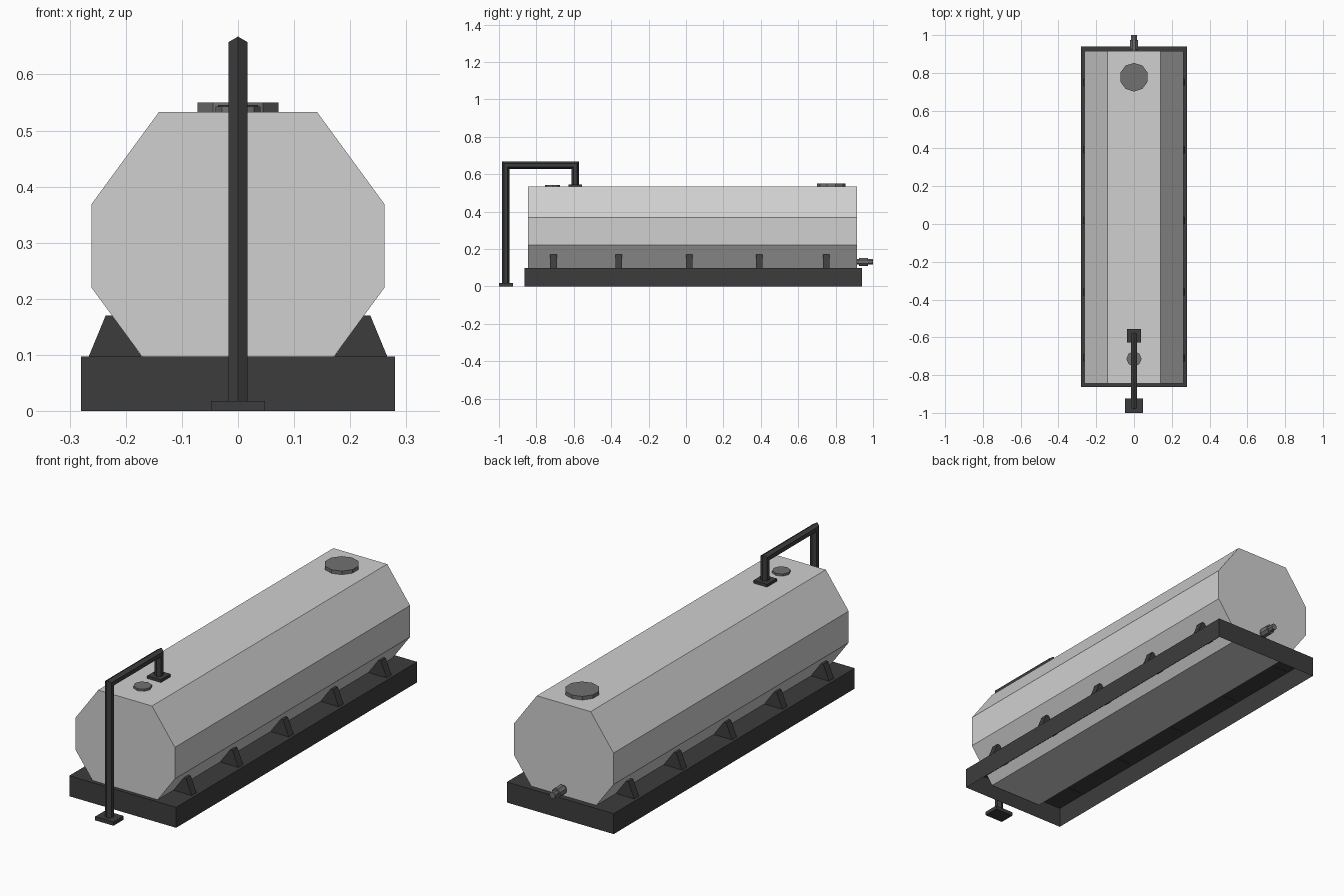
import bpy, bmesh, math
from mathutils import Vector

if "Cube" in bpy.data.objects:
    bpy.data.objects.remove(bpy.data.objects["Cube"])


def material(name, v):
    m = bpy.data.materials.new(name)
    m.diffuse_color = (v, v, v, 1)
    m.use_nodes = True
    m.node_tree.nodes["Principled BSDF"].inputs["Base Color"].default_value = m.diffuse_color
    return m


LIGHT = material("light grey tank", 0.63)
DARK = material("dark grey steel", 0.046)
MID = material("mid grey metal", 0.165)


def make(name, bm, mat):
    bmesh.ops.recalc_face_normals(bm, faces=bm.faces[:])
    me = bpy.data.meshes.new(name)
    bm.to_mesh(me)
    bm.free()
    me.materials.append(mat)
    ob = bpy.data.objects.new(name, me)
    bpy.context.collection.objects.link(ob)
    return ob


def loft(name, rings, mat):
    """Closed tube through rings of equal vertex count."""
    bm = bmesh.new()
    vs = [[bm.verts.new(p) for p in r] for r in rings]
    n = len(vs[0])
    for a, b in zip(vs, vs[1:]):
        for i in range(n):
            j = (i + 1) % n
            bm.faces.new((a[i], a[j], b[j], b[i]))
    bm.faces.new(vs[0])
    bm.faces.new(vs[-1])
    return make(name, bm, mat)


def prism_y(name, profile, y0, y1, mat):
    return loft(name, [[(x, y, z) for x, z in profile] for y in (y0, y1)], mat)


def rect(x0, x1, z0, z1):
    return [(x0, z0), (x1, z0), (x1, z1), (x0, z1)]


def circle(r, n, phase=0.0):
    return [(r * math.cos(phase + 2 * math.pi * i / n),
             r * math.sin(phase + 2 * math.pi * i / n)) for i in range(n)]


def disc_z(name, y, r, n, z0, z1, mat):
    return loft(name, [[(a, y + b, z) for a, b in circle(r, n, math.pi / 2)]
                       for z in (z0, z1)], mat)


# Octagonal tank
half = [(0.14, 0.055), (0.261, 0.22), (0.261, 0.369), (0.141, 0.533)]
prism_y("tank", half + [(-x, z) for x, z in reversed(half)], -0.845, 0.915, LIGHT)

# Base frame: deck with side skirts, open underneath
base = prism_y("base_frame", rect(-0.28, 0.28, 0, 0.097), -0.863, 0.941, DARK)
bm = bmesh.new()
bm.from_mesh(base.data)
bmesh.ops.delete(bm, geom=[f for f in bm.faces if f.calc_center_median().z < 0.001],
                 context='FACES')
bm.to_mesh(base.data)
bm.free()

# Saddle brackets along both sides
bracket = [(0.267, 0.095), (0.236, 0.17), (0.222, 0.17), (0.17, 0.095)]
for k, y in enumerate((-0.709, -0.36, 0.018, 0.392, 0.75)):
    for side, s in (("right", 1), ("left", -1)):
        prism_y(f"bracket_{side}_{k + 1}", [(s * x, z) for x, z in bracket],
                y - 0.018, y + 0.018, DARK)

# Hatch and small cap on the top
disc_z("hatch", 0.777, 0.076, 10, 0.53, 0.55, MID)
disc_z("small_cap", -0.714, 0.04, 8, 0.53, 0.543, MID)

# Hexagonal fill pipe, mitred at both bends
path = [Vector((0, -0.963, 0.005)), Vector((0, -0.963, 0.648)),
        Vector((0, -0.592, 0.648)), Vector((0, -0.592, 0.535))]
rings = []
for i, p in enumerate(path):
    d0 = (p - path[i - 1]).normalized() if i else (path[1] - p).normalized()
    d1 = (path[i + 1] - p).normalized() if i < 3 else d0
    t = (d0 + d1).normalized()
    side = Vector((1, 0, 0))
    out = side.cross(t) / t.dot(d0)
    rings.append([p + side * a + out * b for a, b in circle(0.0195, 6, math.pi / 2)])
loft("fill_pipe", rings, DARK)

# Pipe flanges
prism_y("pipe_foot", rect(-0.048, 0.048, 0, 0.018), -1.0, -0.925, DARK)
prism_y("pipe_top_flange", rect(-0.036, 0.036, 0.53, 0.546), -0.628, -0.555, DARK)

# Drain outlet at the back, stepped
steps = [(0.90, 0.016), (0.925, 0.016), (0.925, 0.023), (0.973, 0.023),
         (0.973, 0.016), (1.0, 0.016)]
loft("drain_outlet", [[(a, y, 0.131 + b) for a, b in circle(r, 8, math.pi / 8)]
                      for y, r in steps], MID)
